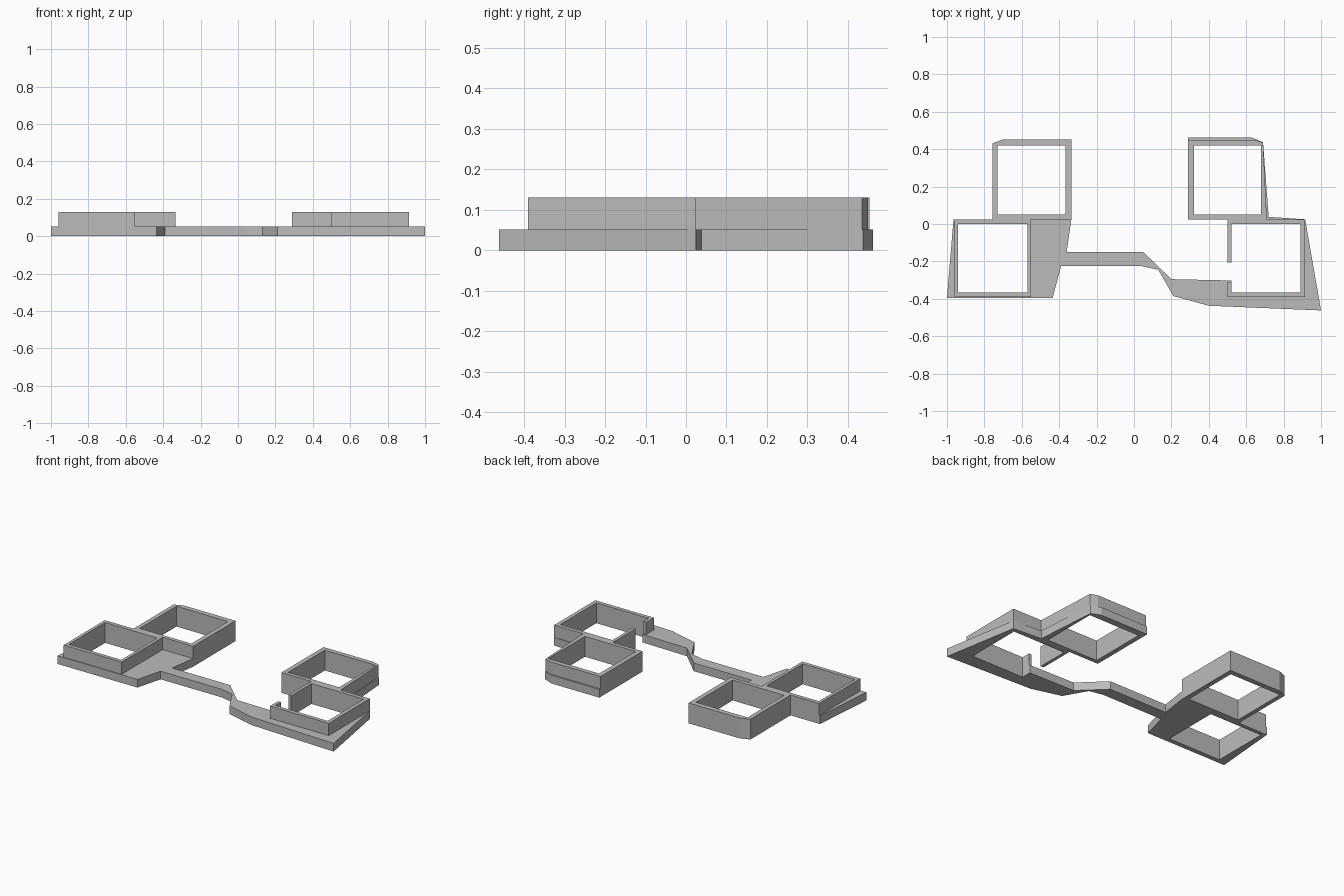
import bpy
import bmesh

cube = bpy.data.objects.get("Cube")
if cube:
    bpy.data.objects.remove(cube, do_unlink=True)

BASE_TOP, WALL_TOP = 0.052, 0.13

grey = bpy.data.materials.new("plain grey")
grey.use_nodes = True
grey.diffuse_color = (0.5, 0.5, 0.5, 1)
grey.node_tree.nodes["Principled BSDF"].inputs["Base Color"].default_value = (0.5, 0.5, 0.5, 1)


def rect(x0, x1, y0, y1):
    return [(x0, y0), (x1, y0), (x1, y1), (x0, y1)]


def slab(name, loops, z0, z1):
    """Extrude an outline with optional holes between two heights."""
    curve = bpy.data.curves.new(name + " profile", 'CURVE')
    curve.dimensions = '2D'
    curve.fill_mode = 'BOTH'
    curve.extrude = (z1 - z0) / 2
    for loop in loops:
        spline = curve.splines.new('POLY')
        spline.points.add(len(loop) - 1)
        for point, (x, y) in zip(spline.points, loop):
            point.co = (x, y, 0, 1)
        spline.use_cyclic_u = True
    helper = bpy.data.objects.new(name + " helper", curve)
    bpy.context.collection.objects.link(helper)
    bpy.context.view_layer.update()
    graph = bpy.context.evaluated_depsgraph_get()
    mesh = bpy.data.meshes.new_from_object(helper.evaluated_get(graph))
    bpy.data.objects.remove(helper, do_unlink=True)

    bm = bmesh.new()
    bm.from_mesh(mesh)
    bmesh.ops.translate(bm, verts=bm.verts, vec=(0, 0, (z0 + z1) / 2))
    bmesh.ops.remove_doubles(bm, verts=bm.verts, dist=0.0005)
    bmesh.ops.recalc_face_normals(bm, faces=bm.faces)
    for face in bm.faces:
        face.smooth = False
    bm.to_mesh(mesh)
    bm.free()
    mesh.name = name
    mesh.materials.clear()
    mesh.materials.append(grey)
    obj = bpy.data.objects.new(name, mesh)
    bpy.context.collection.objects.link(obj)


# Room openings
right_front_hole = rect(-0.94, -0.57, -0.365, 0.0)
right_back_hole = rect(-0.73, -0.365, 0.05, 0.42)
left_back_hole = rect(0.32, 0.68, 0.05, 0.42)

# Ground slab: two terraces joined by a path, open on one side of a room
right_edge = [(0.05, -0.15), (-0.36, -0.15), (-0.335, 0.025), (-0.335, 0.453),
              (-0.70, 0.453), (-0.757, 0.43), (-0.757, 0.025), (-0.965, 0.025),
              (-1, -0.395), (-0.435, -0.395), (-0.39, -0.225), (0.04, -0.225)]
left_edge = [(0.13, -0.245), (0.21, -0.385), (0.40, -0.437), (1, -0.462),
             (0.915, 0.025), (0.72, 0.038), (0.69, 0.437), (0.63, 0.462),
             (0.29, 0.462), (0.29, 0.025), (0.50, 0.025), (0.50, -0.205),
             (0.52, -0.205), (0.52, 0), (0.89, 0), (0.89, -0.365),
             (0.52, -0.365), (0.52, -0.302), (0.20, -0.295)]
slab("ground_slab", [right_edge + left_edge, right_front_hole, right_back_hole, left_back_hole],
     0, BASE_TOP)

# Closed room walls
slab("right_front_walls", [rect(-0.96, -0.55, -0.39, 0.025), right_front_hole], BASE_TOP, WALL_TOP)
slab("right_back_walls", [[(-0.335, 0.025), (-0.335, 0.453), (-0.70, 0.453),
                           (-0.757, 0.43), (-0.757, 0.025)], right_back_hole], BASE_TOP, WALL_TOP)
slab("left_back_walls", [[(0.29, 0.025), (0.71, 0.025), (0.69, 0.435),
                          (0.645, 0.45), (0.29, 0.45)], left_back_hole], BASE_TOP, WALL_TOP)

# Room with a doorway gap
slab("left_front_walls", [[(0.50, -0.39), (0.915, -0.39), (0.915, 0.025), (0.50, 0.025),
                           (0.50, -0.205), (0.52, -0.205), (0.52, 0), (0.89, 0),
                           (0.89, -0.365), (0.52, -0.365), (0.52, -0.31), (0.50, -0.31)]],
     BASE_TOP, WALL_TOP)
